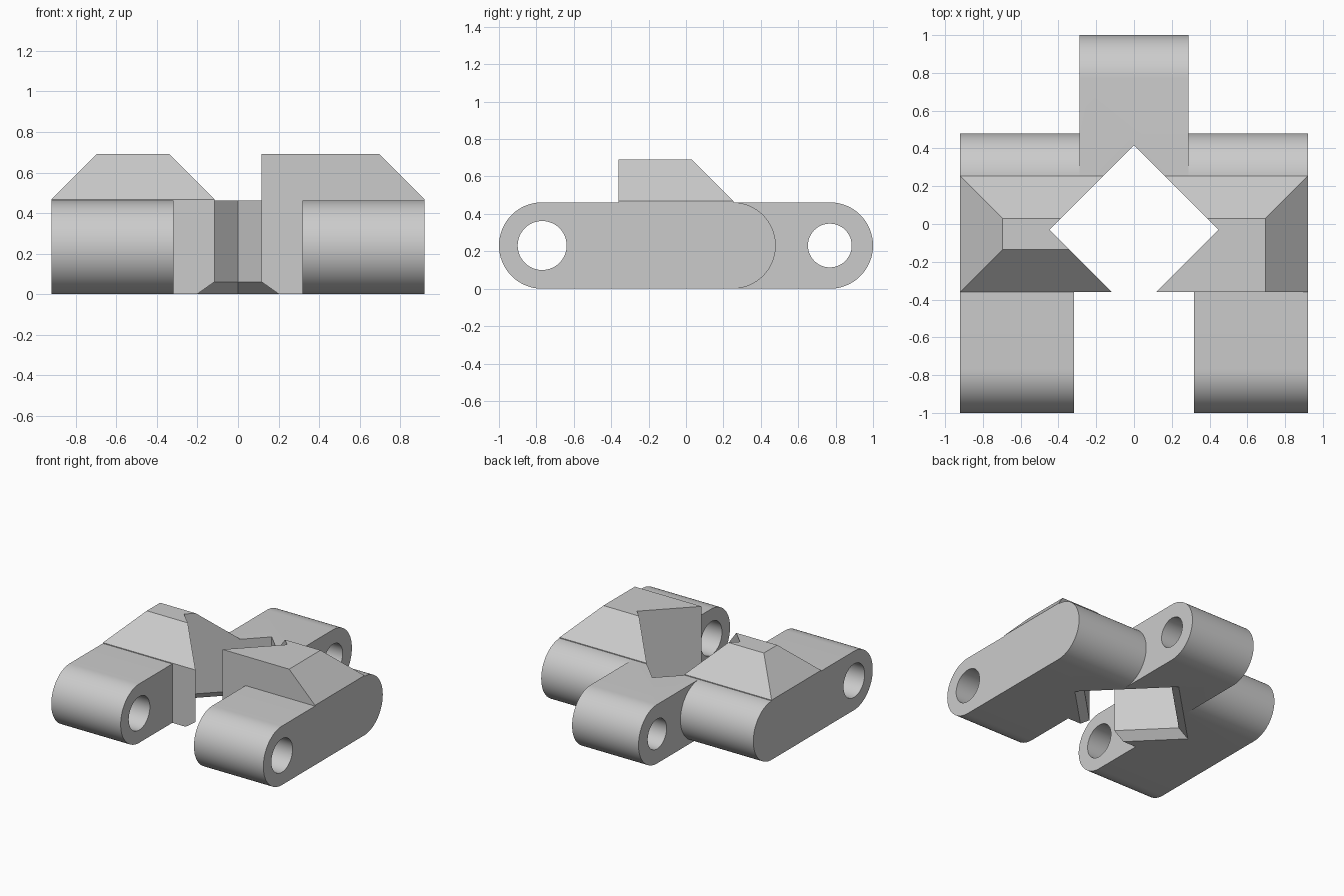
import bpy, bmesh, math

if "Cube" in bpy.data.objects:
    bpy.data.objects.remove(bpy.data.objects["Cube"])

R = 0.231          # radius of the rounded ends
H = 2 * R          # height of the flat body
grey = bpy.data.materials.new("plain grey")
grey.diffuse_color = (0.6, 0.6, 0.6, 1)
grey.use_nodes = True
grey.node_tree.nodes["Principled BSDF"].inputs["Base Color"].default_value = grey.diffuse_color


def make(name, rings):
    """Solid skinned through closed rings of equal length, capped at both ends."""
    bm = bmesh.new()
    vs = [[bm.verts.new(p) for p in ring] for ring in rings]
    n = len(vs[0])
    for a, b in zip(vs, vs[1:]):
        for i in range(n):
            j = (i + 1) % n
            bm.faces.new((a[i], a[j], b[j], b[i]))
    bm.faces.new(vs[0])
    bm.faces.new(vs[-1])
    bmesh.ops.recalc_face_normals(bm, faces=bm.faces)
    me = bpy.data.meshes.new(name)
    bm.to_mesh(me)
    bm.free()
    me.materials.append(grey)
    ob = bpy.data.objects.new(name, me)
    bpy.context.collection.objects.link(ob)
    return ob


def arc(cy, r, start, sweep, n):
    return [(cy + r * math.cos(start + sweep * i / n), R + r * math.sin(start + sweep * i / n))
            for i in range(n + 1)]


def extrude_x(name, profile, x0, x1):
    return make(name, [[(x, y, z) for y, z in profile] for x in (x0, x1)])


def boolean(ob, other, op, keep=False):
    m = ob.modifiers.new("cut", 'BOOLEAN')
    m.operation, m.solver, m.object = op, 'EXACT', other
    bpy.context.view_layer.objects.active = ob
    bpy.ops.object.modifier_apply(modifier=m.name)
    if not keep:
        bpy.data.objects.remove(other)


BACK = lambda cy: arc(cy, R, -math.pi / 2, math.pi, 32)
FRONT = arc(-1 + R, R, math.pi / 2, math.pi, 32)

# crosspiece with flat front, two front legs, one rear tab
body = extrude_x("link_body", BACK(0.48 - R) + [(-0.36, H), (-0.36, 0)], -0.92, 0.92)
for s in (-1, 1):
    leg = extrude_x("leg", FRONT + [(0.0, 0), (0.0, H)], s * 0.318, s * 0.92)
    boolean(body, leg, 'UNION')
tab = extrude_x("rear_tab", BACK(1 - R) + [(0.1, H), (0.1, 0)], -0.288, 0.288)
boolean(body, tab, 'UNION')

# pin holes
for cy, r in ((-1 + R, 0.131), (1 - R, 0.117)):
    pin = extrude_x("pin", arc(cy, r, 0, 2 * math.pi, 48)[:-1], -1.2, 1.2)
    boolean(body, pin, 'DIFFERENCE')


# raised ridges: the right one has an upright front, the left one a sloped front
def ridge(name, s, front_slope):
    def ring(z, d):
        x0, x1, y0, y1 = s * 0.05, s * (0.92 - d), -0.36 + d * front_slope, 0.253 - d
        return [(x0, y0, z), (x1, y0, z), (x1, y1, z), (x0, y1, z)]
    return make(name, [ring(H, 0), ring(0.468, 0), ring(0.692, 0.224)])


parts = [body, ridge("left_ridge", -1, 1), ridge("right_ridge", 1, 0)]

# diamond opening, flared at the underside
diamond = make("diamond_cutter", [
    [(h, -0.03, z), (0, -0.03 + h, z), (-h, -0.03, z), (0, -0.03 - h, z)]
    for z, h in ((-0.06, 0.617), (0.06, 0.447), (1.0, 0.447))])
diamond.hide_render = True
for p in parts:
    boolean(p, diamond, 'DIFFERENCE', keep=True)
bpy.data.objects.remove(diamond)

for p in parts:
    bpy.ops.object.select_all(action='DESELECT')
    p.select_set(True)
    bpy.context.view_layer.objects.active = p
    bpy.ops.object.shade_smooth_by_angle(angle=math.radians(30))
